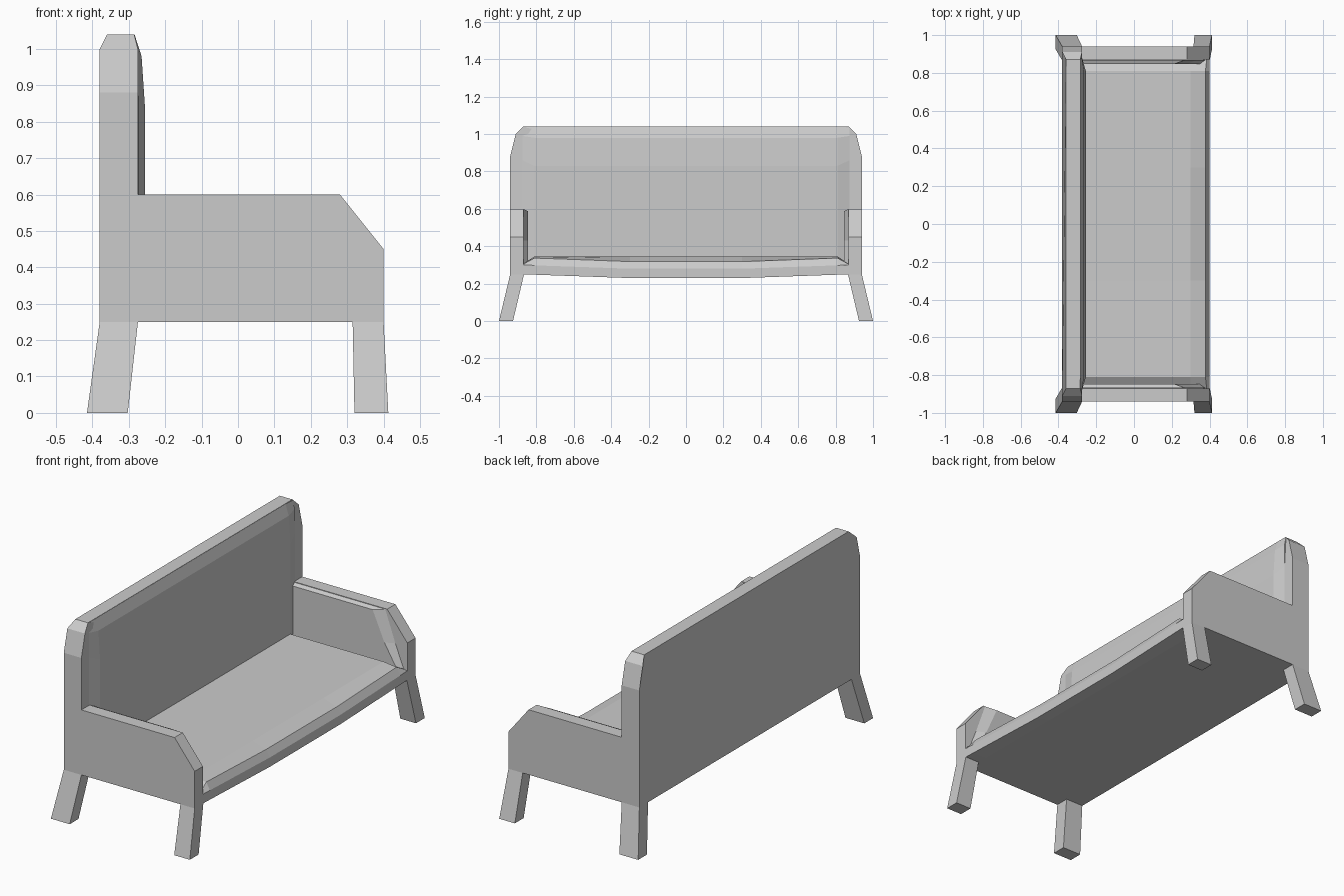
import bpy, bmesh

if "Cube" in bpy.data.objects:
    bpy.data.objects.remove(bpy.data.objects["Cube"])


def loft(name, rings):
    """Closed solid through rings of 3D points with equal counts."""
    bm = bmesh.new()
    vr = [[bm.verts.new(p) for p in r] for r in rings]
    n = len(vr[0])
    for a, b in zip(vr, vr[1:]):
        for i in range(n):
            j = (i + 1) % n
            bm.faces.new((a[i], a[j], b[j], b[i]))
    bm.faces.new(vr[0])
    bm.faces.new(vr[-1])
    bmesh.ops.recalc_face_normals(bm, faces=bm.faces[:])
    me = bpy.data.meshes.new(name)
    bm.to_mesh(me)
    bm.free()
    ob = bpy.data.objects.new(name, me)
    bpy.context.collection.objects.link(ob)
    return ob


def mirror_y(ob):
    m = ob.modifiers.new("mirror", 'MIRROR')
    m.use_axis = (False, True, False)
    m.use_clip = False


def rect(x0, x1, y0, y1, z):
    return [(x0, y0, z), (x1, y0, z), (x1, y1, z), (x0, y1, z)]


# Backrest frame: clipped corners, top edge leaning in from the back
half = [(.94, .25, -.38, -.275), (.94, .88, -.38, -.275),
        (.91, 1.0, -.38, -.275), (.87, 1.04, -.36, -.285)]
outline = half + [(-y, z, b, f) for y, z, b, f in reversed(half)]
loft("backrest", [[(b, y, z) for y, z, b, f in outline],
                  [(f, y, z) for y, z, b, f in outline]])

# Back padding, softly raised toward the middle
edge = [(-.30, .28), (-.274, .28), (-.274, .86), (-.275, .99), (-.284, 1.035), (-.30, 1.035)]
mid = [(-.30, .28), (-.255, .28), (-.255, .83), (-.265, .98), (-.284, 1.039), (-.30, 1.039)]
loft("back_padding", [[(x, y, z) for x, z in s]
                      for y, s in ((-.875, edge), (-.81, mid), (.81, mid), (.875, edge))])

# Seat: base and cushion in one section, front edge sagging in the middle
end = [(-.30, .25), (.315, .25), (.40, .25), (.40, .30), (.385, .303), (.30, .305), (-.30, .305)]
side = [(-.30, .25), (.315, .25), (.40, .248), (.40, .298), (.378, .337), (.30, .346), (-.30, .346)]
centre = [(-.30, .25), (.315, .25), (.40, .23), (.40, .28), (.378, .318), (.30, .345), (-.30, .345)]
loft("seat", [[(x, y, z) for x, z in s] for y, s in
              ((-.872, end), (-.81, side), (-.3, centre), (.3, centre), (.81, side), (.872, end))])

# Arms with sloped front corner
arm = [(-.28, .25), (.40, .25), (.40, .45), (.28, .60), (-.28, .60)]
mirror_y(loft("arm", [[(x, y, z) for x, z in arm] for y in (-.94, -.87)]))

# Arm padding on the inner side
outer = [(-.275, .28), (.39, .28), (.33, .43), (.27, .598), (-.275, .598)]
inner = [(-.275, .28), (.37, .28), (.28, .43), (.21, .588), (-.275, .588)]
mirror_y(loft("arm_padding", [[(x, -.868, z) for x, z in outer],
                              [(x, -.846, z) for x, z in inner]]))

# Splayed legs
for name, foot, top in (("back_leg", (-.415, -.303), (-.38, -.275)),
                        ("front_leg", (.32, .413), (.315, .40))):
    mirror_y(loft(name, [rect(*foot, -1.0, -.925, 0), rect(*top, -.94, -.866, .25)]))
